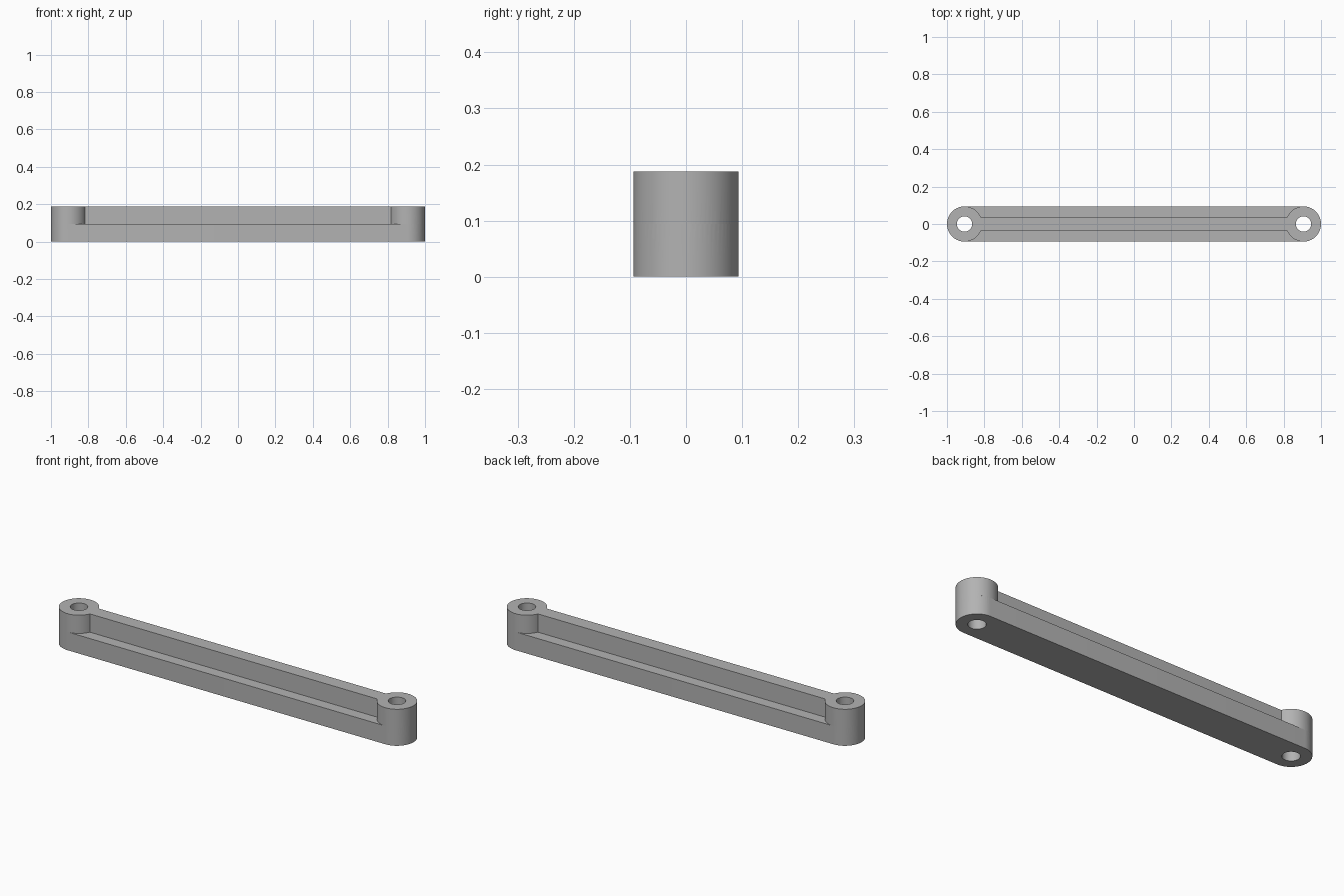
import bpy, bmesh, math

if "Cube" in bpy.data.objects:
    bpy.data.objects.remove(bpy.data.objects["Cube"], do_unlink=True)

RADIUS = 0.094            # rounded end and boss radius
CENTRE = 1 - RADIUS       # hole position along x
HOLE = 0.041
RIB = 0.036               # half width of the raised rib
LEDGE, HEIGHT = 0.094, 0.188
SEGMENTS = 64

grey = bpy.data.materials.new("plain grey")
grey.use_nodes = True
grey.diffuse_color = (0.45, 0.45, 0.45, 1)
grey.node_tree.nodes["Principled BSDF"].inputs["Base Color"].default_value = (0.45, 0.45, 0.45, 1)


def arc(cx, radius, start, end, count):
    """Points along an arc about (cx, 0)."""
    return [(cx + radius * math.cos(start + (end - start) * i / count),
             radius * math.sin(start + (end - start) * i / count))
            for i in range(count + 1)]


def prism(name, outline, z0, z1):
    """Extrude a closed outline upward."""
    bm = bmesh.new()
    face = bm.faces.new([bm.verts.new((x, y, z0)) for x, y in outline])
    new = bmesh.ops.extrude_face_region(bm, geom=[face])["geom"]
    verts = [g for g in new if isinstance(g, bmesh.types.BMVert)]
    bmesh.ops.translate(bm, vec=(0, 0, z1 - z0), verts=verts)
    bmesh.ops.recalc_face_normals(bm, faces=bm.faces)
    mesh = bpy.data.meshes.new(name)
    bm.to_mesh(mesh)
    bm.free()
    mesh.materials.append(grey)
    obj = bpy.data.objects.new(name, mesh)
    bpy.context.collection.objects.link(obj)
    return obj


def combine(target, other, operation):
    """Apply a boolean and discard the helper."""
    mod = target.modifiers.new("join", 'BOOLEAN')
    mod.operation, mod.solver, mod.object = operation, 'EXACT', other
    bpy.context.view_layer.objects.active = target
    bpy.ops.object.modifier_apply(modifier=mod.name)
    bpy.data.objects.remove(other, do_unlink=True)


def two_ends(sweep, count):
    """Outline with one arc at each end, the second turned half a circle."""
    right = arc(CENTRE, RADIUS, -sweep, sweep, count)
    return right + [(-x, -y) for x, y in right]


# Full-width lower bar with rounded ends
link = prism("link_arm", two_ends(math.pi / 2, SEGMENTS // 2), 0, LEDGE)

# Narrow raised rib running into a round boss at each end
upper = prism("upper_rib_and_bosses",
              two_ends(math.pi - math.asin(RIB / RADIUS), SEGMENTS), LEDGE, HEIGHT)
combine(link, upper, 'UNION')

# Pivot holes through both bosses
for side in (-1, 1):
    hole = prism("hole_cutter", arc(side * CENTRE, HOLE, 0, math.tau, SEGMENTS)[:-1], -0.1, HEIGHT + 0.1)
    combine(link, hole, 'DIFFERENCE')

# Smooth curved walls, sharp rims
bpy.ops.object.select_all(action='DESELECT')
link.select_set(True)
bpy.context.view_layer.objects.active = link
bpy.ops.object.shade_smooth_by_angle(angle=math.radians(30))
